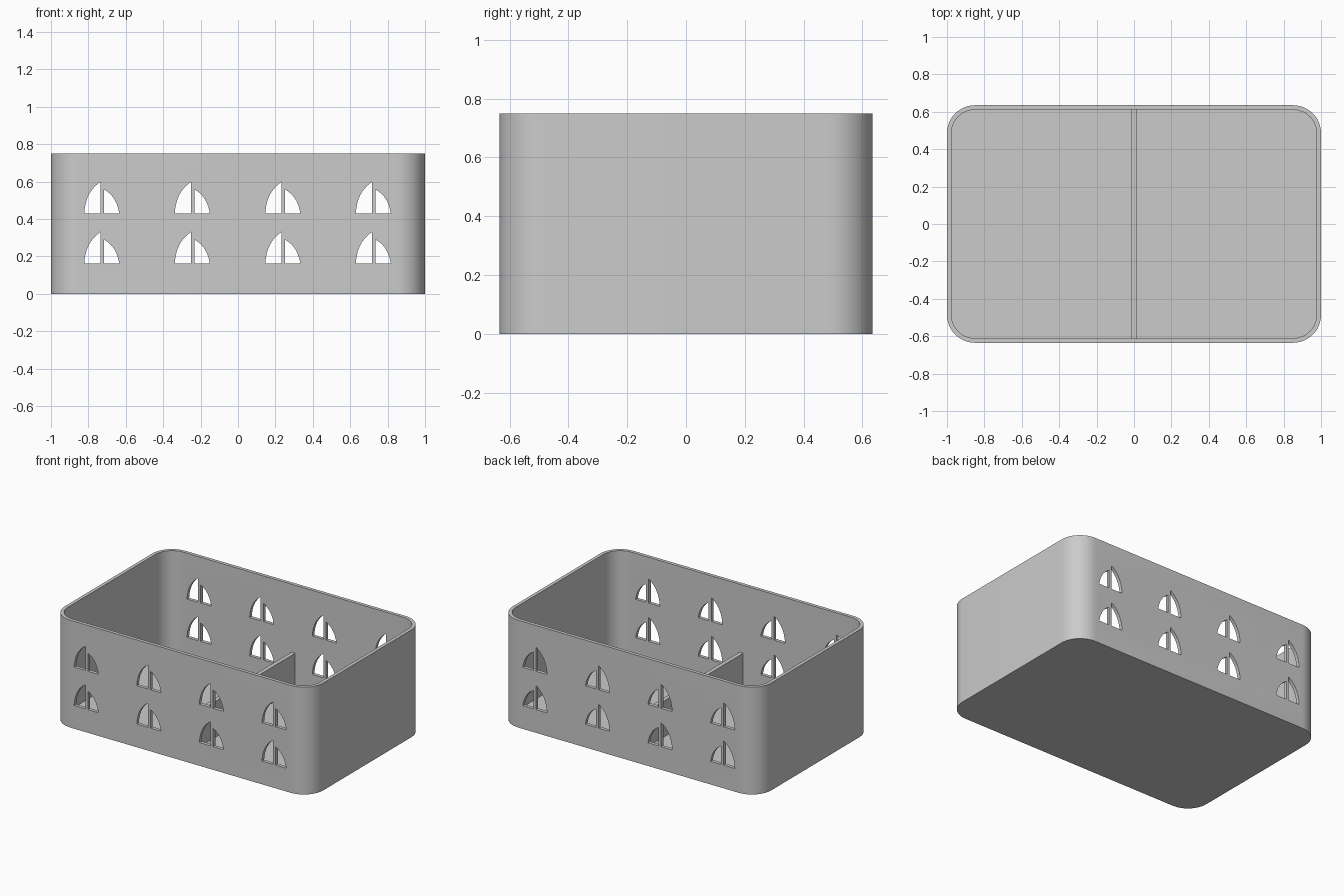
import bpy, bmesh
from math import sin, cos, pi
from mathutils import Vector

cube = bpy.data.objects.get("Cube")
if cube:
    bpy.data.objects.remove(cube)

HALF_X, HALF_Y, HEIGHT = 1.0, 0.635, 0.75
WALL, FLOOR, RADIUS = 0.024, 0.024, 0.15
DIVIDER_TOP = 0.275

grey = bpy.data.materials.new("plain grey")
grey.use_nodes = True
grey.diffuse_color = (0.6, 0.6, 0.6, 1)
grey.node_tree.nodes["Principled BSDF"].inputs["Base Color"].default_value = (0.6, 0.6, 0.6, 1)


def make_object(name, bm):
    bmesh.ops.recalc_face_normals(bm, faces=bm.faces)
    mesh = bpy.data.meshes.new(name)
    bm.to_mesh(mesh)
    bm.free()
    mesh.materials.append(grey)
    obj = bpy.data.objects.new(name, mesh)
    bpy.context.collection.objects.link(obj)
    return obj


def rounded_ring(bm, inset, z, steps=12):
    """Ring of vertices around a rounded rectangle."""
    r = RADIUS - inset
    ring = []
    for quarter, (sx, sy) in enumerate([(1, 1), (-1, 1), (-1, -1), (1, -1)]):
        for i in range(steps + 1):
            a = (quarter + i / steps) * pi / 2
            ring.append(bm.verts.new((sx * (HALF_X - RADIUS) + r * cos(a),
                                      sy * (HALF_Y - RADIUS) + r * sin(a), z)))
    return ring


def prism(bm, outline, y0, y1):
    """Closed prism along y from an outline in x and z."""
    near = [bm.verts.new((x, y0, z)) for x, z in outline]
    far = [bm.verts.new((x, y1, z)) for x, z in outline]
    bm.faces.new(near)
    bm.faces.new(far[::-1])
    for i in range(len(near)):
        j = (i + 1) % len(near)
        bm.faces.new((near[i], far[i], far[j], near[j]))


def sail(foot, bulge, tip, steps=10):
    """Sail outline: straight mast and foot, curved outer edge."""
    a, b, c = Vector(foot), Vector(bulge), Vector(tip)
    pts = []
    for i in range(steps + 1):
        t = i / steps
        pts.append(a * (1 - t) ** 2 + b * 2 * t * (1 - t) + c * t * t)
    return pts + [Vector((tip[0], 0))]


# Open box: outer wall, rim, inner wall and floor
bm = bmesh.new()
rings = [rounded_ring(bm, 0, 0), rounded_ring(bm, 0, HEIGHT),
         rounded_ring(bm, WALL, HEIGHT), rounded_ring(bm, WALL, FLOOR)]
for low, high in zip(rings, rings[1:]):
    for i in range(len(low)):
        j = (i + 1) % len(low)
        bm.faces.new((low[i], low[j], high[j], high[i]))
bm.faces.new(rings[0])
bm.faces.new(rings[-1])
box = make_object("box", bm)

# Sailing boat cutters through the front and back walls
bm = bmesh.new()
large_sail = sail((-0.096, 0), (-0.09, 0.115), (-0.01, 0.168))
small_sail = sail((0.091, 0), (0.078, 0.09), (0.01, 0.128))
for column in range(4):
    for row in range(2):
        offset = Vector((-0.726 + 0.484 * column, 0.162 + 0.268 * row))
        for outline in (large_sail, small_sail):
            prism(bm, [p + offset for p in outline], -0.8, 0.8)
cutter = make_object("sail_cutter", bm)
cutter.hide_render = True

cut = box.modifiers.new("sail_holes", "BOOLEAN")
cut.operation = "DIFFERENCE"
cut.solver = "EXACT"
cut.object = cutter
bpy.context.view_layer.objects.active = box
box.select_set(True)
bpy.ops.object.modifier_apply(modifier=cut.name)
bpy.data.objects.remove(cutter)
bpy.ops.object.shade_smooth_by_angle()

# Low divider across the middle
bm = bmesh.new()
prism(bm, [(-0.014, FLOOR), (0.014, FLOOR), (0.014, DIVIDER_TOP), (-0.014, DIVIDER_TOP)],
      -HALF_Y + WALL, HALF_Y - WALL)
make_object("divider", bm)
